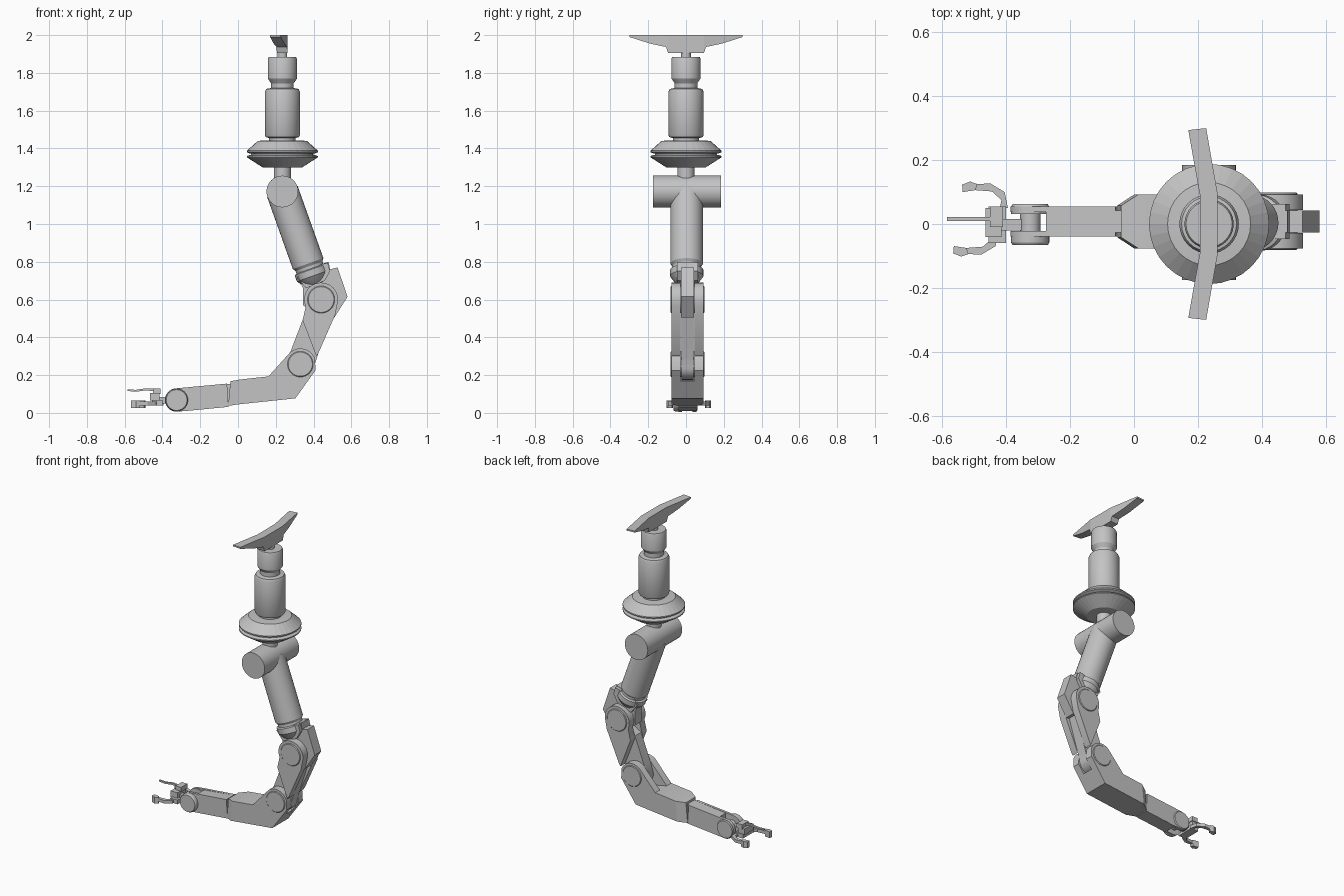
import bpy, bmesh, math
from mathutils import Vector

grey = bpy.data.materials.new("light_grey")
grey.diffuse_color = (0.55, 0.55, 0.55, 1)
CY = 0.008          # middle plane of the jointed arm
AX = 0.235          # column axis


def finish(name, bm, smooth=True):
    bmesh.ops.recalc_face_normals(bm, faces=bm.faces)
    me = bpy.data.meshes.new(name)
    bm.to_mesh(me)
    bm.free()
    ob = bpy.data.objects.new(name, me)
    bpy.context.collection.objects.link(ob)
    me.materials.append(grey)
    if smooth:
        bpy.ops.object.select_all(action='DESELECT')
        bpy.context.view_layer.objects.active = ob
        ob.select_set(True)
        bpy.ops.object.shade_smooth_by_angle(angle=math.radians(30))
    return ob


def loft(name, rings, smooth=True):
    """Skin a list of equal-length closed rings and cap both ends."""
    bm = bmesh.new()
    vs = [[bm.verts.new(p) for p in r] for r in rings]
    n = len(vs[0])
    for a, b in zip(vs, vs[1:]):
        for i in range(n):
            j = (i + 1) % n
            bm.faces.new((a[i], a[j], b[j], b[i]))
    bm.faces.new(vs[0])
    bm.faces.new(vs[-1])
    return finish(name, bm, smooth)


def lathe(name, start, direction, profile, seg=32, smooth=True):
    """Revolve (radius, distance) pairs around an axis."""
    d = Vector(direction).normalized()
    u = d.orthogonal().normalized()
    w = d.cross(u)
    o = Vector(start)
    ang = [2 * math.pi * i / seg for i in range(seg)]
    return loft(name, [[o + d * h + (u * math.cos(a) + w * math.sin(a)) * r for a in ang]
                       for r, h in profile], smooth)


def prism(name, pts, y0, y1):
    """Extrude an x-z outline across the arm."""
    return loft(name, [[(x, CY + y, z) for x, z in pts] for y in (y0, y1)])


def pair(name, pts, inner, outer):
    for side, s in (("front", -1), ("back", 1)):
        prism(f"{name}_{side}", pts, s * inner, s * outer)


def slab(name, pts, z0, z1):
    """Extrude an x-y outline upward."""
    return loft(name, [[(x, y, z) for x, y in pts] for z in (z0, z1)])


def arc(cx, cz, r, a0, a1, n=14):
    return [(cx + r * math.cos(math.radians(a0 + (a1 - a0) * i / n)),
             cz + r * math.sin(math.radians(a0 + (a1 - a0) * i / n))) for i in range(n + 1)]


def pin(name, x, z, r, half):
    b = 0.004
    lathe(name, (x, CY - half, z), (0, 1, 0),
          [(r - b, 0), (r, b), (r, 2 * half - b), (r - b, 2 * half)])


# bent shoulder plate with flat top and stepped lower edge
stations = [(0.30, 0.198, 1.99), (0.19, 0.217, 1.955), (0.105, 0.232, 1.937), (0.095, 0.234, 1.905)]
stations += [(-y, x, z) for y, x, z in reversed(stations)]
loft("shoulder_plate", [[(x - 0.028, y * 0.98, 2), (x + 0.028, y, 2),
                         (x + 0.028, y, z), (x - 0.028, y * 0.98, z)]
                        for y, x, z in stations], False)

# column
lathe("top_post", (AX, 0, 1.87), (0, 0, 1), [(0.026, 0), (0.026, 0.045)], 20)
lathe("column", (AX, 0, 0), (0, 0, 1),
      [(0.07, 1.43), (0.07, 1.455), (0.088, 1.46), (0.093, 1.47), (0.093, 1.70), (0.086, 1.715),
       (0.06, 1.72), (0.06, 1.745), (0.077, 1.77), (0.077, 1.875), (0.072, 1.885)])
lathe("disc_upper", (AX, 0, 0), (0, 0, 1),
      [(0.17, 1.372), (0.188, 1.38), (0.188, 1.388), (0.13, 1.44), (0.08, 1.443)], 32, False)
lathe("disc_core", (AX, 0, 1.35), (0, 0, 1), [(0.165, 0), (0.165, 0.03)])
lathe("disc_lower", (AX, 0, 0), (0, 0, 1),
      [(0.105, 1.30), (0.188, 1.353), (0.188, 1.36), (0.17, 1.366)], 32, False)
lathe("disc_shaft", (AX, 0, 1.2), (0, 0, 1), [(0.045, 0), (0.045, 0.11)], 24)

# shoulder cross cylinder and upper arm
lathe("shoulder_cylinder", (AX, -0.176, 1.172), (0, 1, 0), [(0.084, 0), (0.084, 0.36)])
lathe("upper_arm", (AX, 0.004, 1.172), (0.336, 0, -0.942),
      [(0.086, 0), (0.086, 0.405), (0.076, 0.42), (0.076, 0.435), (0.088, 0.44), (0.088, 0.475),
       (0.07, 0.50), (0.03, 0.54)])

# first elbow
prism("elbow_fin", [(0.315, 0.715), (0.325, 0.75), (0.48, 0.80), (0.487, 0.76), (0.527, 0.77),
                    (0.58, 0.615), (0.51, 0.505), (0.42, 0.52), (0.345, 0.57), (0.345, 0.66)],
      -0.034, 0.034)
pair("elbow_cheek", [(0.315, 0.715), (0.33, 0.755), (0.475, 0.795), (0.487, 0.75),
                     (0.46, 0.70), (0.36, 0.66)], 0.03, 0.055)
pin("elbow_pin", 0.44, 0.60, 0.072, 0.09)

# middle link
pair("link_plate", arc(0.44, 0.60, 0.09, -20, 205) +
     [(0.342, 0.49), (0.415, 0.30), (0.425, 0.315), (0.515, 0.52)], 0.036, 0.085)
prism("link_core", [(0.345, 0.50), (0.45, 0.56), (0.49, 0.52), (0.42, 0.30)] +
      arc(0.33, 0.25, 0.075, 0, -180) + [(0.278, 0.325)], -0.033, 0.033)

# forearm: forked ears, solid body and tapered nose
ears = arc(0.33, 0.258, 0.083, 20, 130, 10)
pair("forearm_ear", ears + [(0.161, 0.193), (0.15, 0.061), (0.304, 0.077), (0.41, 0.225)],
     0.036, 0.084)
prism("forearm_body", [(0.215, 0.18), (0.161, 0.193), (0.013, 0.177), (0.0, 0.045),
                       (0.304, 0.077), (0.37, 0.17)], -0.084, 0.084)
loft("forearm_nose", [[(x1, CY - w, z1), (x1, CY + w, z1), (x0, CY + w, z0), (x0, CY - w, z0)]
                      for x1, z1, x0, z0, w in ((0.013, 0.177, 0.0, 0.045, 0.084),
                                                (-0.04, 0.168, -0.052, 0.037, 0.05))])
pin("forearm_pin", 0.33, 0.258, 0.068, 0.089)

# wrist section
prism("wrist_neck", [(-0.03, 0.155), (-0.04, 0.05), (-0.075, 0.045), (-0.07, 0.15)], -0.035, 0.035)
wrist = [(-0.058, 0.155), (-0.05, 0.032)]
prism("wrist_body", wrist + [(-0.275, 0.01), (-0.275, 0.132)], -0.046, 0.046)
pair("wrist_ear", wrist + arc(-0.325, 0.068, 0.062, 270, 95), 0.03, 0.047)
for s in (-1, 1):
    lathe("wrist_disc", (-0.325, CY - 0.01 + s * 0.034, 0.068), (0, s, 0),
          [(0.06, 0), (0.06, 0.022), (0.055, 0.03)])
lathe("wrist_hub", (-0.325, -0.04, 0.068), (0, 1, 0), [(0.032, 0), (0.032, 0.08)], 24)

# gripper
slab("gripper_stem", [(-0.32, -0.02), (-0.32, 0.016), (-0.42, 0.016), (-0.42, -0.02)], 0.05, 0.085)
slab("gripper_palm", [(-0.455, -0.06), (-0.40, -0.06), (-0.40, 0.055), (-0.455, 0.055)], 0.04, 0.068)
slab("gripper_block", [(-0.465, -0.04), (-0.415, -0.04), (-0.415, 0.05), (-0.465, 0.05)], 0.065, 0.105)
slab("gripper_bracket", [(-0.45, -0.01), (-0.41, -0.01), (-0.41, 0.055), (-0.45, 0.055)], 0.10, 0.13)
prism("thin_finger", [(-0.44, 0.128), (-0.49, 0.13), (-0.54, 0.122), (-0.585, 0.124),
                      (-0.585, 0.116), (-0.54, 0.112), (-0.49, 0.119), (-0.44, 0.115)], 0.001, 0.014)
claw = [(-0.395, 0.05), (-0.405, 0.10), (-0.45, 0.127), (-0.49, 0.125), (-0.513, 0.133),
        (-0.538, 0.123), (-0.536, 0.10), (-0.515, 0.108), (-0.497, 0.106), (-0.445, 0.102),
        (-0.415, 0.075), (-0.42, 0.05)]
tip = [(-0.497, 0.106), (-0.49, 0.125), (-0.513, 0.133), (-0.538, 0.123), (-0.536, 0.10)]
for name, s, dx, dy in (("back", 1, 0, 0), ("front", -1, -0.028, 0.031)):
    def place(pts):
        return [(x + dx, s * y + dy) for x, y in pts]
    slab(f"claw_{name}", place(claw), 0.04, 0.06)
    slab(f"claw_tip_{name}", place(tip), 0.025, 0.066)
